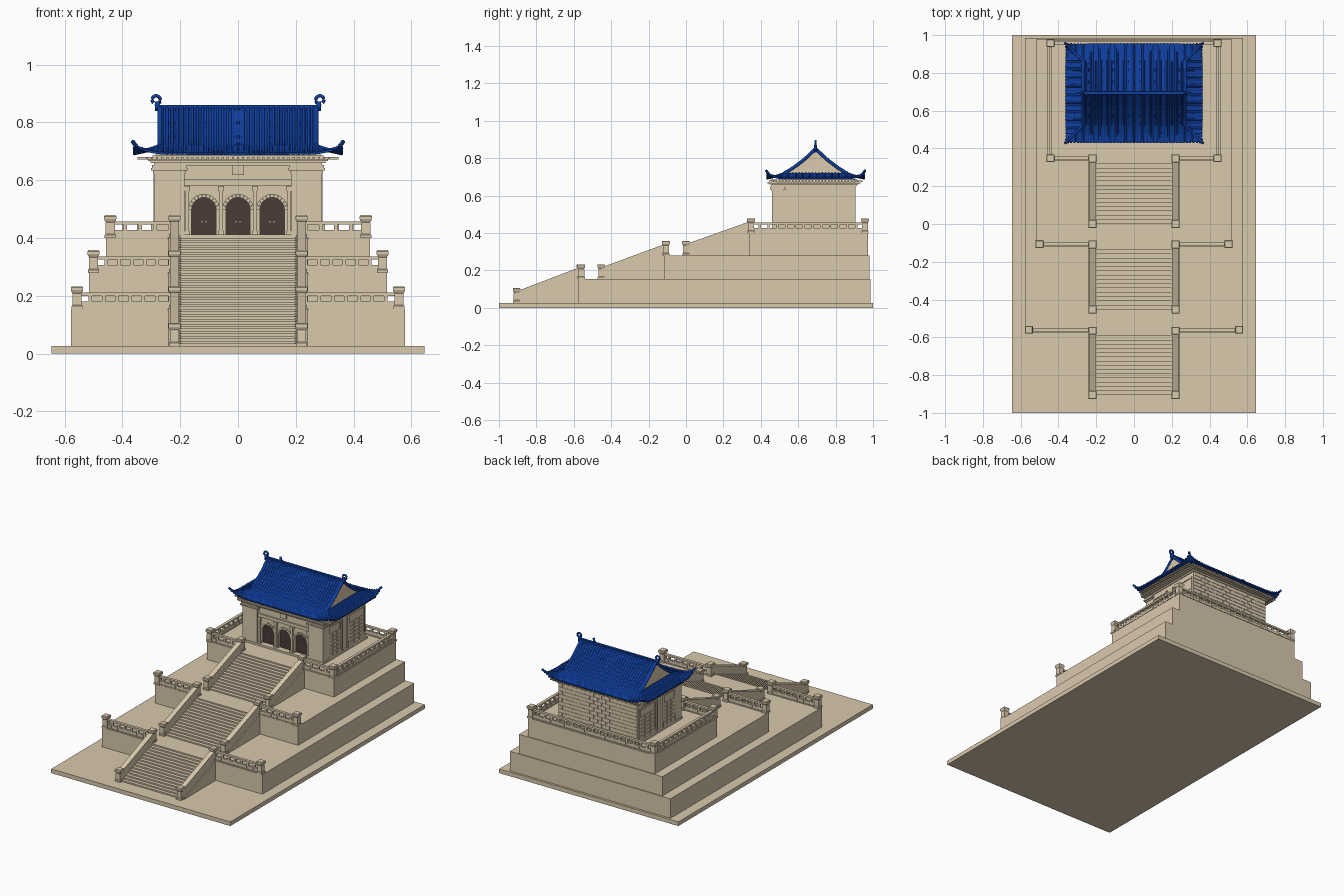
import bpy, bmesh, math
from mathutils import Vector

if "Cube" in bpy.data.objects:
    bpy.data.objects.remove(bpy.data.objects["Cube"])


def material(name, rgb):
    m = bpy.data.materials.new(name)
    m.diffuse_color = (*rgb, 1)
    m.use_nodes = True
    m.node_tree.nodes["Principled BSDF"].inputs["Base Color"].default_value = m.diffuse_color
    return m


STONE = material("warm stone", (0.70, 0.585, 0.42))
BLUE = material("blue glazed tile", (0.005, 0.050, 0.35))
BROWN = material("dark brown wood", (0.068, 0.045, 0.038))


def finish(name, bm, *mats):
    bmesh.ops.recalc_face_normals(bm, faces=bm.faces)
    me = bpy.data.meshes.new(name)
    bm.to_mesh(me)
    bm.free()
    for m in mats:
        me.materials.append(m)
    ob = bpy.data.objects.new(name, me)
    bpy.context.collection.objects.link(ob)
    return ob


def loft(bm, rings):
    """Skin equal-length vertex rings and cap both ends."""
    vs = [[bm.verts.new(p) for p in r] for r in rings]
    n = len(vs[0])
    for a, b in zip(vs, vs[1:]):
        for i in range(n):
            bm.faces.new((a[i], a[(i + 1) % n], b[(i + 1) % n], b[i]))
    bm.faces.new(vs[0][::-1])
    bm.faces.new(vs[-1])


def box(bm, x0, x1, y0, y1, z0, z1):
    loft(bm, [[(x0, y0, z), (x1, y0, z), (x1, y1, z), (x0, y1, z)] for z in (z0, z1)])


def prism_y(bm, pts, y0, y1):
    loft(bm, [[(x, y, z) for x, z in pts] for y in (y0, y1)])


def tube(bm, path, r, sides=6):
    path = [Vector(p) for p in path]
    rings = []
    for i, p in enumerate(path):
        t = (path[min(i + 1, len(path) - 1)] - path[max(i - 1, 0)]).normalized()
        side = t.cross(Vector((0, 0, 1)))
        side = side.normalized() if side.length > 0.05 else Vector((0, 1, 0))
        up = side.cross(t)
        rings.append([p + r * (math.cos(a) * side + math.sin(a) * up)
                      for a in (2 * math.pi * k / sides for k in range(sides))])
    loft(bm, rings)


def smooth_sides(ob):
    for p in ob.data.polygons:
        p.use_smooth = len(p.vertices) == 4


# Ground slab and three stepped terraces
FLOORS = [0.027, 0.154, 0.279, 0.40]
FRONTS = [-0.575, -0.118, 0.336]
bm = bmesh.new()
box(bm, -0.645, 0.645, -1, 1, 0, FLOORS[0])
finish("ground_slab", bm, STONE)
for i, (hw, back) in enumerate([(0.578, 0.986), (0.516, 0.980), (0.457, 0.974)]):
    bm = bmesh.new()
    box(bm, -hw, hw, FRONTS[i], back, FLOORS[0], FLOORS[i + 1])
    finish(f"terrace_{i + 1}", bm, STONE)


# Square newel post with a flared cap
def post(bm, x, y, z):
    prof = [(0.019, 0), (0.019, 0.010), (0.016, 0.014), (0.016, 0.050), (0.015, 0.054),
            (0.019, 0.061), (0.021, 0.066), (0.021, 0.075), (0.018, 0.079)]
    loft(bm, [[(x + sx * r, y + sy * r, z + h) for sx, sy in
               ((-1, -1), (1, -1), (1, 1), (-1, 1))] for r, h in prof])


# Low balustrade between two points along x or y
def balustrade(bm, p0, p1, z):
    p0, p1 = Vector(p0), Vector(p1)
    along_x = abs(p1.x - p0.x) > abs(p1.y - p0.y)
    length = (p1 - p0).length
    n = max(2, round(length / 0.048))

    def seg(a, b, w, z0, z1):
        q, r = p0.lerp(p1, a), p0.lerp(p1, b)
        lo, hi = (min(q.x, r.x), min(q.y, r.y)), (max(q.x, r.x), max(q.y, r.y))
        dx, dy = (0, w) if along_x else (w, 0)
        box(bm, lo[0] - dx, hi[0] + dx, lo[1] - dy, hi[1] + dy, z + z0, z + z1)

    seg(0, 1, 0.010, 0, 0.005)
    seg(0, 1, 0.006, 0.005, 0.027)
    seg(0, 1, 0.009, 0.046, 0.057)
    for k in range(n + 1):
        t, h = k / n, 0.006 / length
        seg(max(0, t - h), min(1, t + h), 0.006, 0.027, 0.046)
        if k < n:
            seg(t + 0.1 / n, t + 0.9 / n, 0.008, 0.009, 0.024)


bm = bmesh.new()
posts = bmesh.new()
for s in (-1, 1):
    for (x, y), z in zip([(0.557, -0.56), (0.500, -0.107), (0.442, 0.348)], FLOORS[1:]):
        balustrade(bm, (s * 0.235, y), (s * x, y), z)
        post(posts, s * x, y, z)
    balustrade(bm, (s * 0.442, 0.348), (s * 0.442, 0.957), FLOORS[3])
    post(posts, s * 0.442, 0.957, FLOORS[3])
balustrade(bm, (-0.442, 0.957), (0.442, 0.957), FLOORS[3])
finish("balustrades", bm, STONE)

# Stair flights with sloping side walls and newels
stairs, rails = bmesh.new(), bmesh.new()
STEPS = 15
for i, y0 in enumerate((-0.905, -0.453, 0.0)):
    y1, z0, z1 = FRONTS[i] + 0.004, FLOORS[i], FLOORS[i + 1]
    prof = [(y1, z0), (y0, z0)]
    for k in range(STEPS):
        zt = z0 + (z1 - z0) * (k + 1) / STEPS
        ya, yb = (y0 + (y1 - y0) * (k + d) / STEPS for d in (0, 1))
        prof += [(ya, zt), (yb, zt)]
    loft(stairs, [[(x, y, z) for y, z in prof] for x in (-0.205, 0.205)])
    for s in (-1, 1):
        for xa, xb, h in ((0.204, 0.236, 0.062), (0.198, 0.242, 0.003)):
            quad = [(y0, z0), (y0, z0 + h), (y1, z1 + h), (y1, z0)]
            loft(rails, [[(s * x, y, z) for y, z in quad] for x in (xa, xb)])
        post(posts, s * 0.22, y0, z0)
        post(posts, s * 0.22, y1 + 0.006, z1)
finish("stair_steps", stairs, STONE)
finish("stair_side_walls", rails, STONE)
finish("newel_posts", posts, STONE)

# Hall body, corner piers, layered cornices
F = FLOORS[3]
bm = bmesh.new()
box(bm, -0.285, 0.285, 0.50, 0.905, F, 0.69)
box(bm, -0.295, 0.295, 0.455, 0.912, F, F + 0.012)
for s in (-1, 1):
    a, b = sorted((s * 0.185, s * 0.290))
    box(bm, a, b, 0.460, 0.52, F, 0.655)
    for g, z0, z1 in ((0.004, 0.624, 0.632), (0.011, 0.634, 0.642), (0.007, 0.642, 0.652)):
        box(bm, a - g, b + g, 0.460 - g, 0.52 + g, z0, z1)
finish("hall_walls", bm, STONE)
bm = bmesh.new()
for g, z0, z1 in ((0.003, 0.650, 0.660), (0.014, 0.660, 0.666), (0.024, 0.666, 0.673),
                  (0.008, 0.673, 0.686)):
    box(bm, -0.288 - g, 0.288 + g, 0.460 - g, 0.908 + g, z0, z1)
finish("cornice", bm, STONE)

# Arcade of three arched doorways
wall, ring, doors, knobs = (bmesh.new() for _ in range(4))
R, SPRING = 0.042, 0.498
for cx in (-0.118, 0, 0.118):
    arc = [(math.cos(math.pi * k / 14), math.sin(math.pi * k / 14)) for k in range(15)]
    arch = [(cx + R, F + 0.008)] + [(cx + R * c, SPRING + R * s) for c, s in arc] + [(cx - R, F + 0.008)]
    prism_y(wall, arch + [(cx - 0.059, F + 0.008), (cx - 0.059, 0.585),
                          (cx + 0.059, 0.585), (cx + 0.059, F + 0.008)], 0.479, 0.503)
    prism_y(doors, arch, 0.492, 0.4995)
    box(doors, cx - 0.002, cx + 0.002, 0.490, 0.494, F + 0.01, 0.538)
    for s in (-1, 1):
        box(knobs, cx + s * 0.007 - 0.0015, cx + s * 0.007 + 0.0015, 0.488, 0.493, 0.453, 0.459)
    for k in range(11):
        a0, a1 = math.pi * (k + 0.05) / 11, math.pi * (k + 0.95) / 11
        prism_y(ring, [(cx + r * math.cos(a), SPRING + r * math.sin(a)) for r, a in
                       ((R, a0), (0.055, a0), (0.055, a1), (R, a1))], 0.473, 0.48)
for cx in (-0.177, -0.059, 0.059, 0.177):
    for w, z0, z1, y in ((0.011, F, 0.425, 0.463), (0.007, 0.425, 0.562, 0.467),
                         (0.011, 0.562, 0.580, 0.463)):
        box(wall, cx - w, cx + w, y, 0.49, z0, z1)
box(wall, -0.186, 0.186, 0.468, 0.503, 0.582, 0.602)
box(wall, -0.186, 0.186, 0.478, 0.503, 0.602, 0.655)
box(wall, -0.020, 0.020, 0.466, 0.48, 0.618, 0.652)
finish("arcade_wall", wall, STONE)
finish("arch_stones", ring, STONE)
finish("arched_doors", doors, BROWN)
finish("door_pulls", knobs, STONE)

# Raised stone blocks on the back, framed panels on the sides
bm = bmesh.new()
for row in range(10):
    z = F + 0.014 + row * 0.0235
    edges = [-0.285] + [-0.285 + 0.057 * (k + 0.5 * (row % 2)) for k in range(1, 10)] + [0.285]
    for a, b in zip(edges, edges[1:]):
        box(bm, a + 0.001, b - 0.001, 0.903, 0.9075, z, z + 0.0218)
for s in (-1, 1):
    def plate(y0, y1, z0, z1, t=0.005):
        a, b = sorted((s * 0.283, s * (0.285 + t)))
        box(bm, a, b, y0, y1, z0, z1)
    for y in (0.652, 0.708):
        plate(y, y + 0.010, F, 0.622, 0.008)
    for ya, yb in ((0.522, 0.645), (0.725, 0.890)):
        plate(ya, yb, 0.612, 0.622)
        for e in (ya, yb - 0.008):
            plate(e, e + 0.008, 0.45, 0.622)
        for row in range(6):
            z = 0.418 + row * 0.0245
            step = (yb - ya) / 3
            for k in range(3):
                plate(ya + k * step + 0.001, ya + (k + 1) * step - 0.001, z, z + 0.0225, 0.003)
finish("wall_blocks", bm, STONE)

# Curved hip-and-gable roof as a height field; the jump at GX forms the gables
CY, HX, HY, GX = 0.693, 0.36, 0.26, 0.265
CURVE = [(0, 0.686), (0.05, 0.697), (0.095, 0.715), (0.14, 0.743), (0.20, 0.788), (0.26, 0.845)]


def roof_z(x, d):
    e = HY - abs(d)
    if abs(x) > GX:
        e = min(e, HX - abs(x))
    e = max(0, min(HY, e))
    for (a, za), (b, zb) in zip(CURVE, CURVE[1:]):
        if e <= b:
            z = za + (zb - za) * (e - a) / (b - a)
            break
    return z + 0.036 * (abs(x) / HX) ** 8 * (abs(d) / HY) ** 8


half = [0, GX, GX + 0.0002] + [GX + 0.095 * k / 8 for k in range(1, 9)]
xs = [-v for v in half[:0:-1]] + half
ds = [-HY + HY * k / 22 for k in range(45)]
bm = bmesh.new()
grid = [[bm.verts.new((x, CY + d, roof_z(x, d))) for d in ds] for x in xs]
for i in range(len(xs) - 1):
    for j in range(len(ds) - 1):
        f = bm.faces.new((grid[i][j], grid[i + 1][j], grid[i + 1][j + 1], grid[i][j + 1]))
        f.material_index = 1 if xs[i + 1] - xs[i] < 0.001 else 0
ob = finish("roof_shell", bm, BLUE, STONE)
mod = ob.modifiers.new("thickness", "SOLIDIFY")
mod.thickness = 0.008
mod.offset = -1

# Tile ribs running down every slope
bm = bmesh.new()
for k in range(-20, 21):
    x = k * 0.0175
    top = HY if abs(x) < GX else HX - abs(x)
    for s in (-1, 1):
        path = [(x, CY + s * (HY + 0.003 - top * t / 12), roof_z(x, HY - top * t / 12) + 0.005)
                for t in range(13)]
        tube(bm, path, 0.0055)
for k in range(-14, 15):
    d = k * 0.0175
    top = min(0.094, HY - abs(d))
    for s in (-1, 1):
        tube(bm, [(s * (HX + 0.003 - top * t / 5), CY + d, roof_z(HX - top * t / 5, d) + 0.005)
                  for t in range(6)], 0.0055)
smooth_sides(finish("tile_ribs", bm, BLUE))

# Main ridge, gable ridges, hip ridges with upturned tips, and ridge-end curls
bm = bmesh.new()
box(bm, -0.278, 0.278, CY - 0.006, CY + 0.006, 0.832, 0.854)
box(bm, -0.280, 0.280, CY - 0.008, CY + 0.008, 0.854, 0.861)
finish("main_ridge", bm, BLUE)
bm = bmesh.new()
for sx in (-1, 1):
    for sy in (-1, 1):
        tube(bm, [(sx * 0.270, CY + sy * 0.17 * t / 10, roof_z(0, 0.17 * t / 10) + 0.006)
                  for t in range(11)], 0.009, 8)
        hip = []
        for t in range(9):
            e = 0.095 * (1 - t / 8)
            hip.append((sx * (HX - e), CY + sy * (HY - e), roof_z(HX - e, HY - e) + 0.006))
        tube(bm, hip + [(sx * 0.365, CY + sy * 0.265, 0.735)], 0.007, 8)
    # flashing where the side skirt meets the gable
    tube(bm, [(sx * 0.270, CY - 0.165, 0.718), (sx * 0.270, CY + 0.165, 0.718)], 0.004)
    tube(bm, [(sx * (0.283 - 0.014 * math.cos(a)), CY, 0.878 + 0.014 * math.sin(a))
              for a in (2 * math.pi * k / 16 - 1.9 for k in range(16))], 0.006, 8)
    box(bm, *sorted((sx * 0.272, sx * 0.287)), CY - 0.008, CY + 0.008, 0.84, 0.872)
smooth_sides(finish("roof_ridges", bm, BLUE))

# Rafter ends under the eaves
bm = bmesh.new()
for k in range(-18, 19):
    for s in (-1, 1):
        a, b = sorted((CY + s * 0.215, CY + s * 0.250))
        box(bm, k * 0.0175 - 0.004, k * 0.0175 + 0.004, a, b, 0.672, 0.681)
for k in range(-13, 14):
    for s in (-1, 1):
        a, b = sorted((s * 0.29, s * 0.347))
        box(bm, a, b, CY + k * 0.0175 - 0.004, CY + k * 0.0175 + 0.004, 0.672, 0.681)
finish("rafter_ends", bm, STONE)
